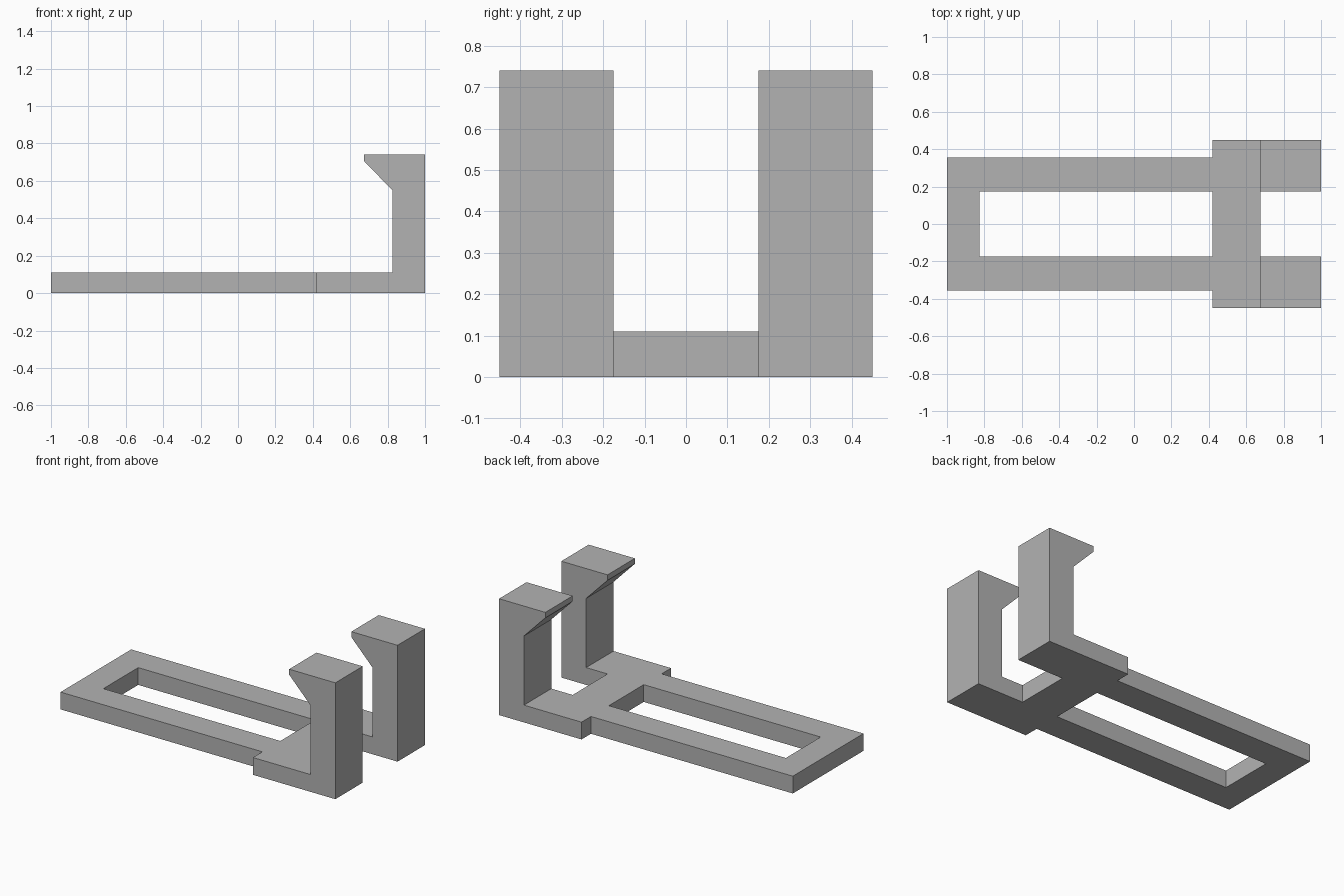
import bpy
import bmesh
from mathutils import Vector

cube = bpy.data.objects.get("Cube")
if cube:
    bpy.data.objects.remove(cube, do_unlink=True)

grey = bpy.data.materials.new("plain grey")
grey.use_nodes = True
colour = (0.45, 0.45, 0.45, 1)
grey.diffuse_color = colour
grey.node_tree.nodes["Principled BSDF"].inputs["Base Color"].default_value = colour

THICK = 0.11    # base plate thickness
INNER = 0.175   # half width of the openings
OUTER = 0.45    # half width across the clips
RAIL = 0.355    # half width of the slotted frame
STEP = 0.42     # where the frame meets the clip block
TIP = 0.675     # front of the hook lips
POST = 0.825    # inner face of the clip posts


def prism(name, points, direction):
    """Extrude a closed 3D outline along a direction."""
    bm = bmesh.new()
    face = bm.faces.new([bm.verts.new(p) for p in points])
    result = bmesh.ops.extrude_face_region(bm, geom=[face], use_keep_orig=True)
    moved = [v for v in result["geom"] if isinstance(v, bmesh.types.BMVert)]
    bmesh.ops.translate(bm, verts=moved, vec=Vector(direction))
    bmesh.ops.recalc_face_normals(bm, faces=bm.faces)
    mesh = bpy.data.meshes.new(name)
    bm.to_mesh(mesh)
    bm.free()
    mesh.materials.append(grey)
    obj = bpy.data.objects.new(name, mesh)
    bpy.context.collection.objects.link(obj)
    return obj


def combine(target, other, operation):
    """Apply an exact boolean and discard the second solid."""
    mod = target.modifiers.new(operation, 'BOOLEAN')
    mod.operation = operation
    mod.solver = 'EXACT'
    mod.object = other
    bpy.context.view_layer.objects.active = target
    bpy.ops.object.modifier_apply(modifier=mod.name)
    bpy.data.objects.remove(other, do_unlink=True)


# Base plate: stepped half outline mirrored in y, forked at the clip end
half = [(-1, RAIL), (STEP, RAIL), (STEP, OUTER), (1, OUTER), (1, INNER), (TIP, INNER)]
outline = half + [(x, -y) for x, y in reversed(half)]
bracket = prism("clip_bracket", [(x, y, 0) for x, y in outline], (0, 0, THICK))

# Long slot through the plate
slot = [(-POST, -INNER), (STEP, -INNER), (STEP, INNER), (-POST, INNER)]
cutter = prism("slot_cutter", [(x, y, -0.1) for x, y in slot], (0, 0, 0.4))
cutter.hide_render = True
combine(bracket, cutter, 'DIFFERENCE')

# Two upright posts with chamfered hook lips
hook = [(POST, 0), (1, 0), (1, 0.74), (TIP, 0.74), (TIP, 0.705), (POST, 0.55)]
for side, y in (("left", INNER), ("right", -OUTER)):
    post = prism("hook_post_" + side, [(x, y, z) for x, z in hook], (0, OUTER - INNER, 0))
    combine(bracket, post, 'UNION')
